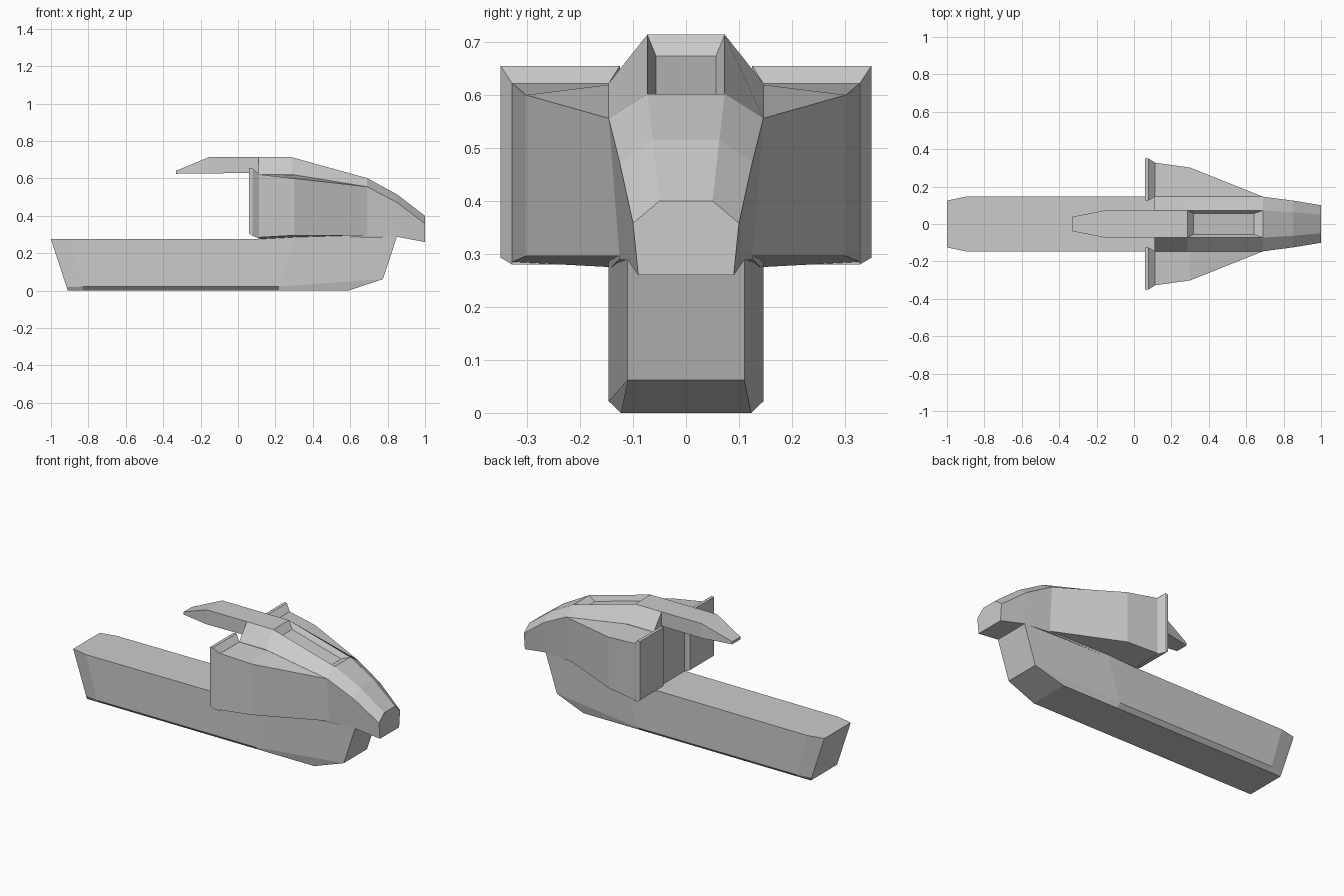
import bpy
import bmesh
from mathutils import Vector

cube = bpy.data.objects.get("Cube")
if cube:
    bpy.data.objects.remove(cube)

GREY = (0.6, 0.6, 0.6, 1.0)
grey = bpy.data.materials.new("light grey")
grey.use_nodes = True
grey.diffuse_color = GREY
grey.node_tree.nodes["Principled BSDF"].inputs["Base Color"].default_value = GREY


def finish(name, bm):
    """Turn a bmesh into a flat-shaded grey object."""
    bmesh.ops.recalc_face_normals(bm, faces=bm.faces[:])
    mesh = bpy.data.meshes.new(name)
    bm.to_mesh(mesh)
    bm.free()
    mesh.materials.append(grey)
    obj = bpy.data.objects.new(name, mesh)
    bpy.context.collection.objects.link(obj)
    return obj


def skin(bm, rings):
    """Join successive closed rings of points and cap both ends with strips."""
    rows = [[bm.verts.new(p) for p in ring] for ring in rings]
    n = len(rows[0])
    for a, b in zip(rows, rows[1:]):
        for i in range(n):
            j = (i + 1) % n
            bm.faces.new((a[i], a[j], b[j], b[i]))
    for row in (rows[0], rows[-1]):
        for i in range(n // 2 - 1):
            bm.faces.new((row[i], row[i + 1], row[n - 2 - i], row[n - 1 - i]))
    return rows


def symmetric(halves):
    """Complete half sections across y = 0."""
    return [half + [(x, -y, z) for x, y, z in reversed(half)] for half in halves]


# Long lower hull with chamfered keel and raked ends
bm = bmesh.new()
skin(bm, symmetric([
    [(-1, .125, .275), (-.916, .124, .018), (-.91, .123, 0)],
    [(-.9, .146, .275), (-.83, .146, .022), (-.83, .123, 0)],
    [(.3, .146, .278), (.22, .146, .022), (.22, .123, 0)],
    [(.85, .11, .29), (.775, .11, .062), (.59, .123, 0)],
]))
finish("lower_hull", bm)

# Upper body and drooping nose: x, then (half width, height) of roof, shoulder, base
stations = [
    (.11, (.073, .714), (.146, .622), (.146, .27)),
    (.285, (.073, .714), (.146, .622), (.146, .27)),
    (.69, (.073, .602), (.146, .556), (.125, .29)),
    (.85, (.063, .515), (.125, .472), (.11, .288)),
    (1.0, (.05, .40), (.10, .358), (.09, .26)),
]
bm = bmesh.new()
rows = skin(bm, symmetric([[(x, y, z) for y, z in pts] for x, *pts in stations]))
bmesh.ops.recalc_face_normals(bm, faces=bm.faces[:])

# Sunken roof panel
corners = {rows[1][0], rows[1][-1], rows[2][0], rows[2][-1]}
panel = next(f for f in bm.faces if set(f.verts) == corners)
bmesh.ops.inset_individual(bm, faces=[panel], thickness=.023, depth=-.03)
slope = Vector((.405, 0, -.112)).normalized()
middle = panel.calc_center_median().x
for v in panel.verts:
    v.co += slope * (.026 if v.co.x < middle else -.026)
finish("upper_body", bm)

# Overhanging tail fin
bm = bmesh.new()
skin(bm, symmetric([
    [(x, w, top), (x, w, (top + low) / 2), (x, w, low)]
    for x, w, top, low in ((-.332, .038, .641, .625),
                           (-.155, .073, .714, .627),
                           (.12, .073, .714, .63))
]))
finish("tail_fin", bm)

# Side pods and their flared rear rims
for side, label in ((1, "left"), (-1, "right")):
    pod = [
        (.11, (.14, .622), (.328, .622), (.328, .285), (.14, .275)),
        (.30, (.14, .620), (.302, .600), (.302, .296), (.13, .285)),
        (.69, (.12, .555), (.146, .556), (.125, .296), (.10, .296)),
    ]
    rim = [
        (x, (inner, top), (outer, top), (outer, low), (inner, low))
        for x, inner, outer, top, low in ((.06, .125, .35, .655, .305),
                                          (.078, .125, .35, .655, .293),
                                          (.112, .146, .328, .622, .28))
    ]
    for name, shape in (("side_pod", pod), ("pod_rim", rim)):
        bm = bmesh.new()
        skin(bm, [[(x, side * y, z) for y, z in pts] for x, *pts in shape])
        finish(f"{label}_{name}", bm)
